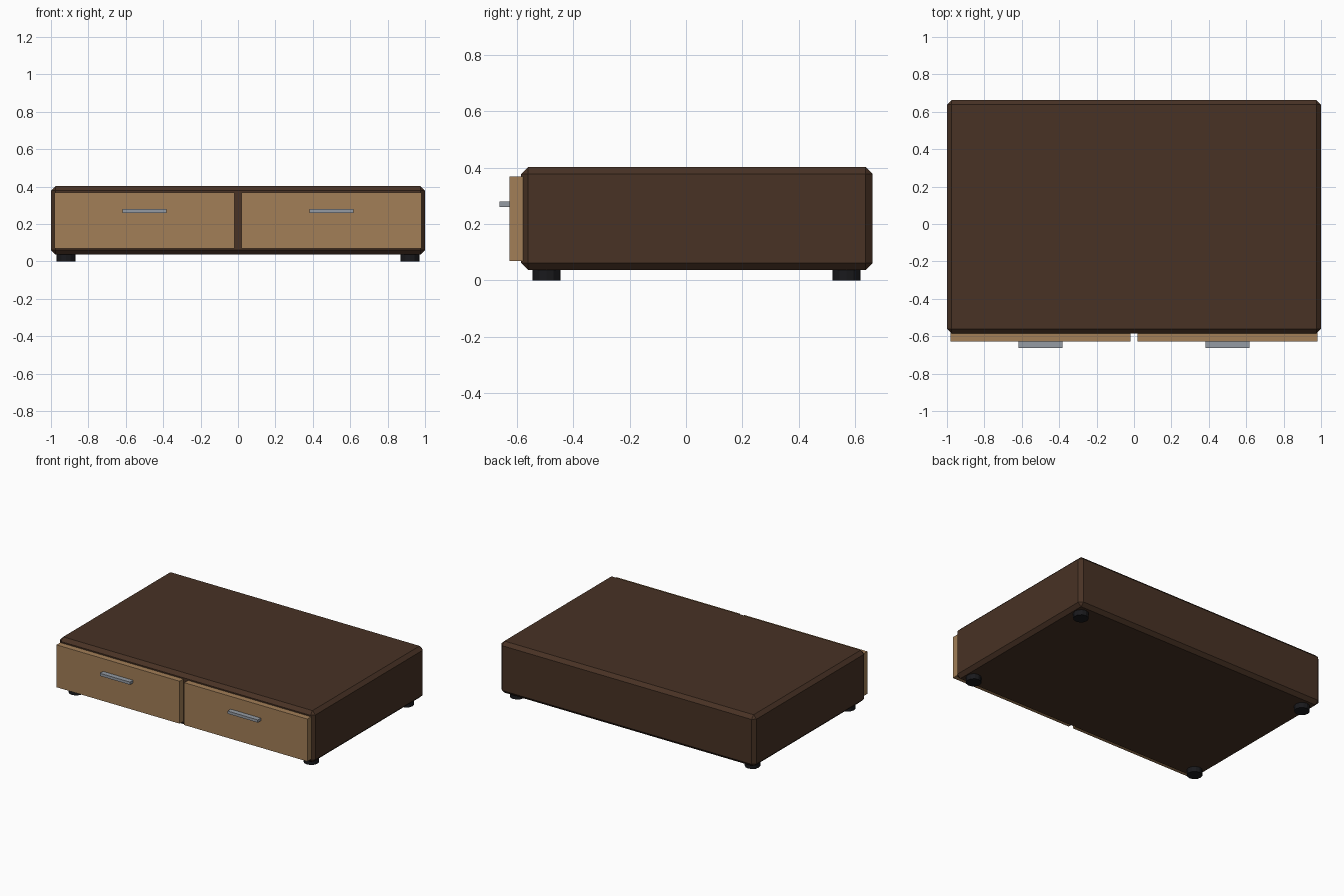
import bpy

if "Cube" in bpy.data.objects:
    bpy.data.objects.remove(bpy.data.objects["Cube"])


def material(name, color):
    m = bpy.data.materials.new(name)
    m.diffuse_color = (*color, 1)
    m.use_nodes = True
    m.node_tree.nodes["Principled BSDF"].inputs["Base Color"].default_value = m.diffuse_color
    return m


dark_wood = material("dark_wood", (0.065, 0.032, 0.018))
light_wood = material("light_wood", (0.36, 0.21, 0.095))
metal = material("metal", (0.30, 0.33, 0.37))
rubber = material("rubber", (0.01, 0.01, 0.012))


def box(name, lo, hi, mat, bevel=0):
    center = [(a + b) / 2 for a, b in zip(lo, hi)]
    bpy.ops.mesh.primitive_cube_add(size=1, location=center)
    ob = bpy.context.object
    ob.name = name
    ob.scale = [b - a for a, b in zip(lo, hi)]
    bpy.ops.object.transform_apply(location=False, rotation=False, scale=True)
    ob.data.materials.append(mat)
    if bevel:
        mod = ob.modifiers.new("chamfer", "BEVEL")
        mod.width = bevel
        mod.segments = 1
    return ob


# Cabinet body with chamfered edges
box("cabinet_body", (-1, -0.585, 0.037), (1, 0.662, 0.402), dark_wood, 0.024)

for side, label in ((-1, "left"), (1, "right")):
    x = side * 0.5
    # Drawer front and its bar handle
    box(label + "_drawer_front", (x - 0.482, -0.627, 0.069), (x + 0.482, -0.575, 0.369), light_wood)
    box(label + "_drawer_handle", (x - 0.118, -0.662, 0.26), (x + 0.118, -0.62, 0.279), metal)

    # Short round feet
    for y, end in ((-0.495, "front"), (0.57, "back")):
        bpy.ops.mesh.primitive_cylinder_add(vertices=12, radius=0.05, depth=0.05,
                                            location=(side * 0.92, y, 0.025))
        foot = bpy.context.object
        foot.name = f"{end}_{label}_foot"
        foot.data.materials.append(rubber)
